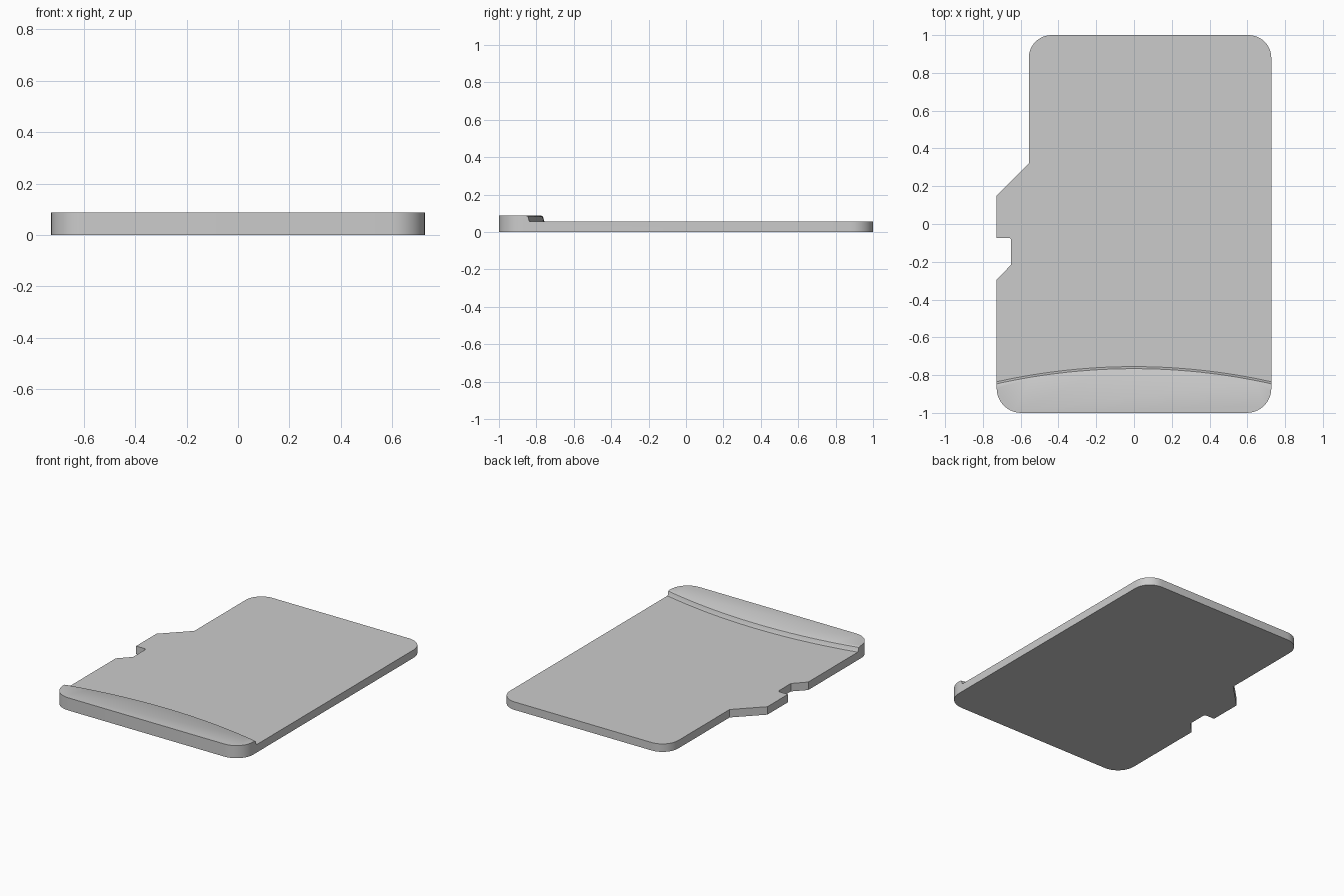
import bpy, bmesh, math
from mathutils import Vector

if "Cube" in bpy.data.objects:
    bpy.data.objects.remove(bpy.data.objects["Cube"])

TOP, STEP = 0.087, 0.055


def make_object(name, bm):
    bmesh.ops.recalc_face_normals(bm, faces=bm.faces)
    mesh = bpy.data.meshes.new(name)
    bm.to_mesh(mesh)
    bm.free()
    ob = bpy.data.objects.new(name, mesh)
    bpy.context.collection.objects.link(ob)
    return ob


def loft(name, rings):
    """Closed solid through stacked rings of equal point count."""
    bm = bmesh.new()
    vs = [[bm.verts.new(p) for p in r] for r in rings]
    n = len(vs[0])
    for a, b in zip(vs, vs[1:]):
        for i in range(n):
            j = (i + 1) % n
            bm.faces.new((a[i], a[j], b[j], b[i]))
    bm.faces.new(vs[0][::-1])
    bm.faces.new(vs[-1])
    return make_object(name, bm)


def rounded(corners, steps=10):
    """Outline points from (x, y, radius) corners."""
    pts = []
    for i, (x, y, r) in enumerate(corners):
        c = Vector((x, y))
        if r == 0:
            pts.append(c)
            continue
        u = (Vector(corners[i - 1][:2]) - c).normalized()
        v = (Vector(corners[(i + 1) % len(corners)][:2]) - c).normalized()
        for k in range(steps + 1):
            t = math.pi / 2 * k / steps
            pts.append(c + u * r * (1 - math.sin(t)) + v * r * (1 - math.cos(t)))
    return pts


# Card body at full thickness, with stepped and notched left edge
outline = rounded([
    (-0.727, -1, 0.13), (0.727, -1, 0.13), (0.727, 1, 0.12), (-0.557, 1, 0.12),
    (-0.557, 0.32, 0), (-0.727, 0.15, 0), (-0.727, -0.073, 0),
    (-0.65, -0.073, 0.015), (-0.65, -0.215, 0), (-0.727, -0.295, 0)])
card = loft("card_body", [[(p.x, p.y, z) for p in outline] for z in (0, TOP)])

# Cutter that thins the card behind the curved finger ridge
R = 3.33
rings = []
for dy, z in [(0, STEP), (-0.004, 0.060), (-0.007, 0.075),
              (-0.011, 0.083), (-0.019, TOP), (-0.025, 0.12)]:
    arc = []
    for k in range(33):
        x = -0.8 + 1.6 * k / 32
        arc.append((x, -0.755 + dy - R + math.sqrt(R * R - x * x), z))
    rings.append(arc + [(0.8, 1.2, z), (-0.8, 1.2, z)])
cutter = loft("ridge_cutter", rings)
cutter.hide_render = True
cutter.hide_set(True)

cut = card.modifiers.new("thin_section", 'BOOLEAN')
cut.operation = 'DIFFERENCE'
cut.solver = 'EXACT'
cut.object = cutter

# Bake the cut, then shade smooth with crisp edges
bpy.context.view_layer.objects.active = card
card.select_set(True)
bpy.ops.object.modifier_apply(modifier=cut.name)
bpy.data.objects.remove(cutter)
bpy.ops.object.shade_smooth_by_angle(angle=math.radians(30))
